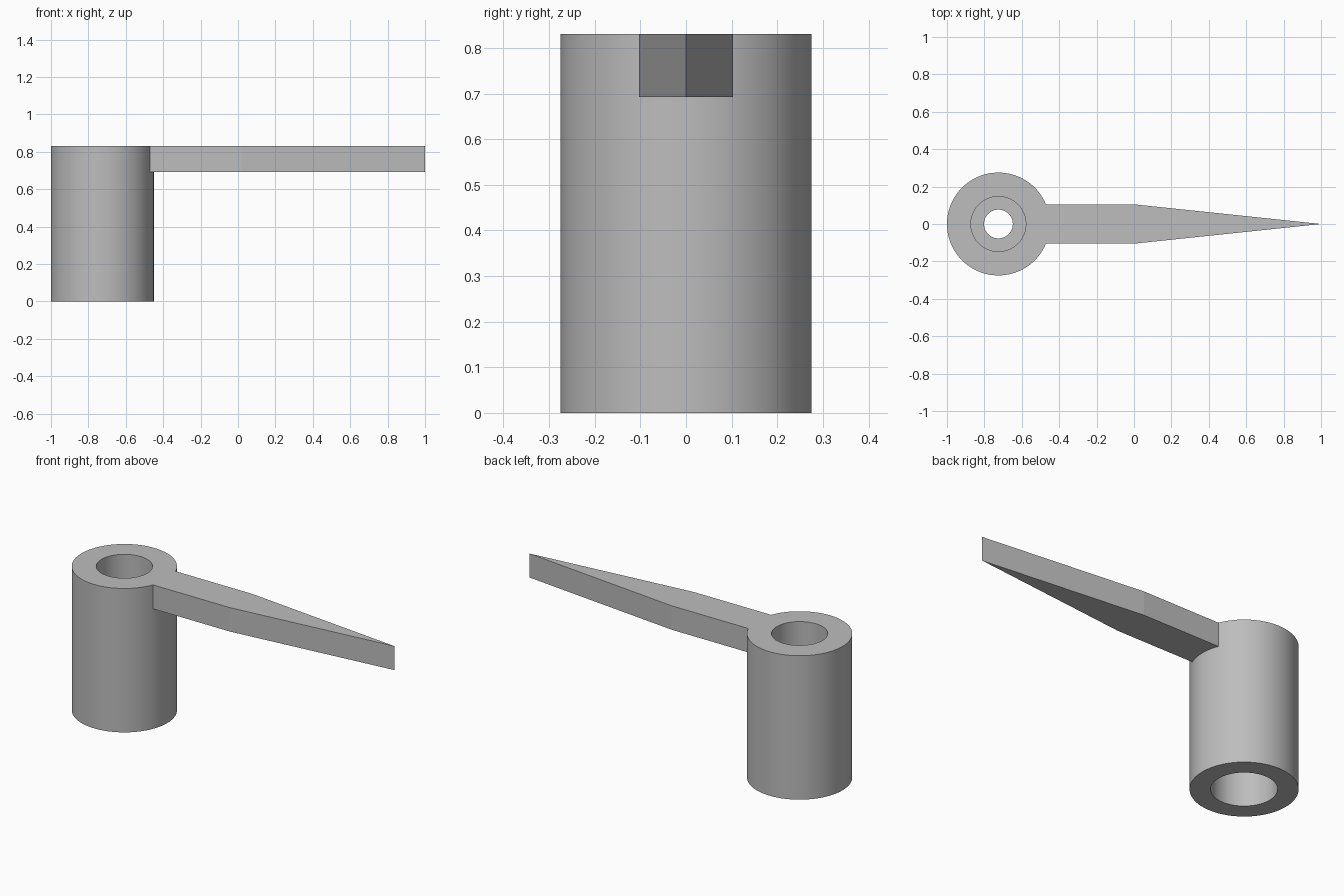
import bpy, bmesh
from math import sin, cos, asin, pi, radians

cube = bpy.data.objects.get("Cube")
if cube:
    bpy.data.objects.remove(cube, do_unlink=True)

HUB_X, HUB_R, HEIGHT = -0.725, 0.275, 0.83
ARM_W, ARM_Z = 0.103, 0.692

grey = bpy.data.materials.new("plain grey")
grey.use_nodes = True
colour = (0.51, 0.51, 0.51, 1)
grey.diffuse_color = colour
grey.node_tree.nodes["Principled BSDF"].inputs["Base Color"].default_value = colour


def add_object(name, bm):
    bmesh.ops.recalc_face_normals(bm, faces=bm.faces)
    mesh = bpy.data.meshes.new(name)
    bm.to_mesh(mesh)
    bm.free()
    mesh.materials.append(grey)
    ob = bpy.data.objects.new(name, mesh)
    bpy.context.collection.objects.link(ob)
    return ob


# Hub: closed profile (radius, height) turned around the bore axis,
# with a wide socket below, a counterbore above and a small hole between
profile = [(HUB_R, 0), (HUB_R, HEIGHT), (0.147, HEIGHT), (0.147, 0.5),
           (0.077, 0.5), (0.077, 0.36), (0.169, 0.36), (0.169, 0)]
bm = bmesh.new()
verts = [bm.verts.new((HUB_X + r, 0, z)) for r, z in profile]
edges = [bm.edges.new((a, b)) for a, b in zip(verts, verts[1:] + verts[:1])]
bmesh.ops.spin(bm, geom=verts + edges, cent=(HUB_X, 0, 0), axis=(0, 0, 1),
               angle=2 * pi, steps=96, use_merge=True)
bmesh.ops.remove_doubles(bm, verts=bm.verts, dist=1e-5)
hub = add_object("hub", bm)
bpy.context.view_layer.objects.active = hub
hub.select_set(True)
bpy.ops.object.shade_smooth_by_angle(angle=radians(30))

# Pointer arm: straight, then tapering to a point; its root follows the hub wall
root = asin(ARM_W / HUB_R)
steps = 12
arc = [root - 2 * root * i / steps for i in range(steps + 1)]
outline = [(HUB_X + HUB_R * cos(a), HUB_R * sin(a)) for a in arc]
outline += [(0.02, -ARM_W), (1, 0), (0.02, ARM_W)]
bm = bmesh.new()
base = bm.faces.new([bm.verts.new((x, y, ARM_Z)) for x, y in outline])
top = bmesh.ops.extrude_face_region(bm, geom=[base], use_keep_orig=True)
bmesh.ops.translate(bm, vec=(0, 0, HEIGHT - ARM_Z),
                    verts=[v for v in top["geom"] if isinstance(v, bmesh.types.BMVert)])
# Leave the root open where it meets the hub
inner = [f for f in bm.faces if len(f.verts) == 4
         and f.calc_center_median().x < HUB_X + HUB_R + 0.001]
bmesh.ops.delete(bm, geom=inner, context='FACES')
add_object("pointer_arm", bm)
